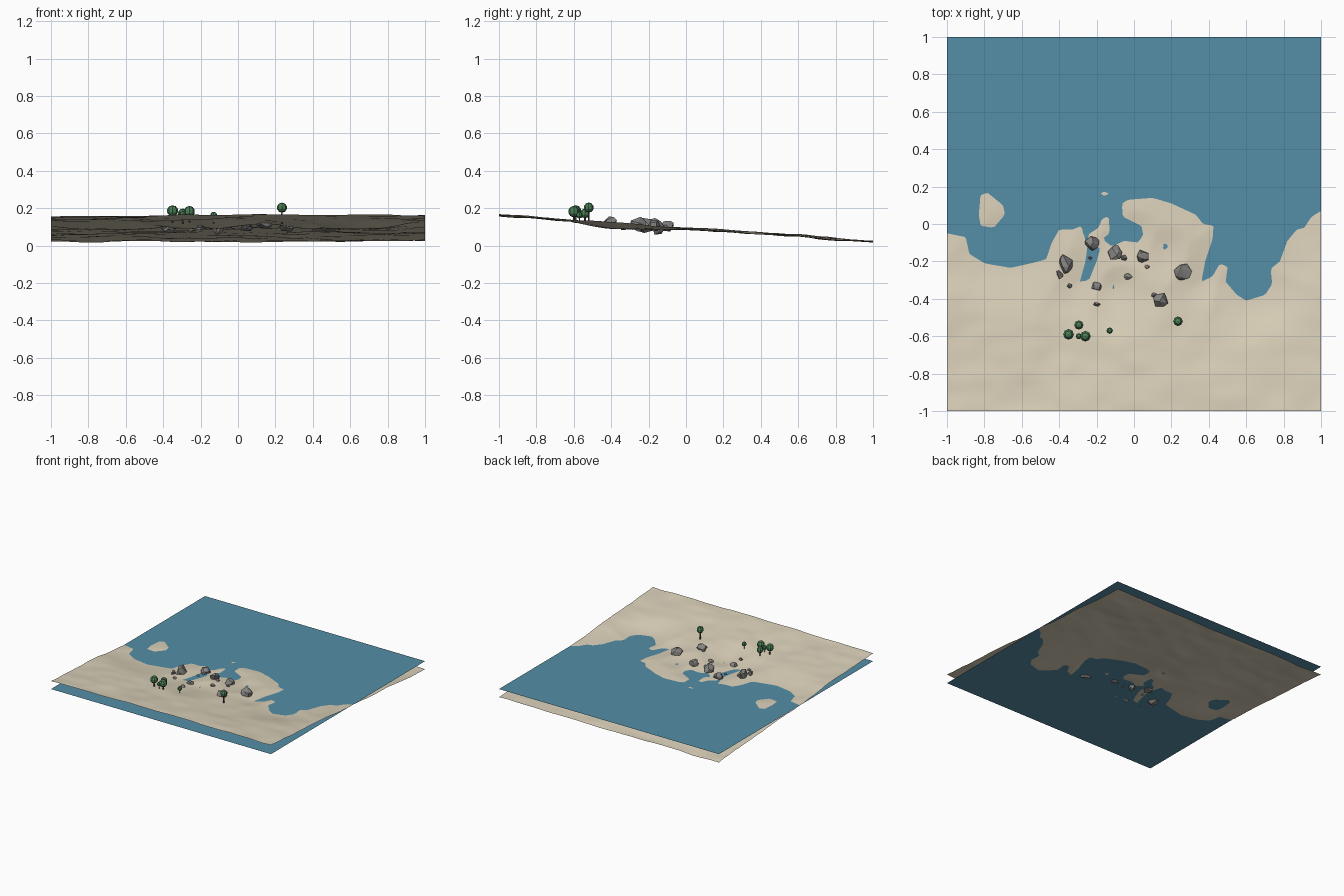
import bpy, bmesh, math, random
from mathutils import Vector, noise

if "Cube" in bpy.data.objects:
    bpy.data.objects.remove(bpy.data.objects["Cube"])

random.seed(4)
WATER_Z = 0.09


def material(name, rgb):
    m = bpy.data.materials.new(name)
    m.diffuse_color = (*rgb, 1)
    m.use_nodes = True
    m.node_tree.nodes["Principled BSDF"].inputs["Base Color"].default_value = m.diffuse_color
    return m


def make(name, bm, mat, smooth=False):
    me = bpy.data.meshes.new(name)
    bm.to_mesh(me)
    bm.free()
    me.materials.append(mat)
    for p in me.polygons:
        p.use_smooth = smooth
    ob = bpy.data.objects.new(name, me)
    bpy.context.collection.objects.link(ob)
    return ob


sand = material("sand", (0.71, 0.64, 0.49))
water = material("water", (0.09, 0.27, 0.38))
stone = material("stone", (0.25, 0.24, 0.235))
leaf = material("leaf", (0.07, 0.21, 0.09))
bark = material("bark", (0.08, 0.06, 0.04))

# Shoreline outlines: mainland, islands and ponds
mainland = [(-3, -3), (-3, -.05), (-1, -.05), (-.9, -.07), (-.88, -.16), (-.8, -.21),
            (-.66, -.235), (-.55, -.21), (-.47, -.19), (-.44, -.1), (-.4, -.03),
            (-.33, -.03), (-.28, -.01), (-.27, -.06), (-.25, -.13), (-.26, -.2), (-.29, -.31),
            (-.24, -.3), (-.2, -.2), (-.18, -.13), (-.24, -.1), (-.25, -.06), (-.19, -.02),
            (-.17, .03), (-.135, .04), (-.13, -.05), (-.17, -.08), (-.12, -.12),
            (-.05, -.09), (.02, -.1), (.05, -.06), (.04, -.01), (-.06, .04), (-.065, .11),
            (-.03, .13), (.1, .14), (.2, .11), (.33, .05), (.37, 0), (.425, -.01), (.42, -.08),
            (.38, -.2), (.36, -.31), (.42, -.28), (.46, -.21), (.5, -.23), (.49, -.31),
            (.55, -.38), (.6, -.41), (.7, -.38), (.74, -.32), (.73, -.24), (.78, -.2),
            (.82, -.09), (.87, -.03), (.91, -.02), (.95, .04), (1, .07), (3, .07), (3, -3)]
island = [(-.82, .16), (-.78, .165), (-.7, .1), (-.69, .05), (-.75, -.02), (-.82, -.01), (-.83, .05)]
islet = [(-.185, .16), (-.155, .175), (-.13, .16), (-.155, .145)]
pond_a = [(.15, -.1), (.18, -.11), (.18, -.15), (.155, -.13)]
pond_b = [(-.12, -.32), (-.1, -.33), (-.11, -.355), (-.125, -.34)]
outlines = (mainland, island, islet, pond_a, pond_b)


def shore_distance(x, y):
    """Distance to the nearest shoreline, positive on land."""
    inside, best = False, 9.0
    for poly in outlines:
        for (ax, ay), (bx, by) in zip(poly, poly[1:] + poly[:1]):
            if (ay > y) != (by > y) and x < (bx - ax) * (y - ay) / (by - ay) + ax:
                inside = not inside
            dx, dy = bx - ax, by - ay
            t = max(0, min(1, ((x - ax) * dx + (y - ay) * dy) / (dx * dx + dy * dy)))
            best = min(best, math.hypot(x - ax - t * dx, y - ay - t * dy))
    return best if inside else -best


def height(x, y):
    d = shore_distance(x, y)
    w = math.exp(-(d / 0.2) ** 2)
    slope = 0.093 - 0.07 * y
    bumps = (0.013 * noise.noise(Vector((x * 2.6, y * 3.2, 1.3)))
             + 0.006 * noise.noise(Vector((x * 6, y * 9, 5.1))))
    return w * (WATER_Z + 0.08 * d) + (1 - w) * (slope + bumps)


# Sloping beach
bm = bmesh.new()
bmesh.ops.create_grid(bm, x_segments=110, y_segments=110, size=1)
for v in bm.verts:
    v.co.z = height(v.co.x, v.co.y)
make("beach_terrain", bm, sand, True)

# Sea surface
bm = bmesh.new()
bmesh.ops.create_grid(bm, x_segments=1, y_segments=1, size=1)
bmesh.ops.translate(bm, verts=bm.verts, vec=(0, 0, WATER_Z))
make("sea_surface", bm, water)

# Faceted boulders: x, y, half width, half depth, half height
rocks = [(-.37, -.21, .045, .06, .045), (-.405, -.275, .03, .025, .025), (-.225, -.1, .04, .042, .035),
         (-.235, -.185, .013, .011, .012), (-.345, -.33, .015, .013, .013),
         (-.2, -.335, .03, .027, .022), (-.2, -.43, .02, .014, .015),
         (-.1, -.165, .04, .055, .045), (-.055, -.18, .02, .018, .018),
         (.045, -.175, .042, .04, .035), (.07, -.23, .013, .011, .012),
         (-.03, -.28, .022, .022, .018), (.265, -.255, .055, .05, .045),
         (.14, -.405, .052, .042, .035), (.105, -.38, .018, .014, .016)]
for i, (x, y, a, b, c) in enumerate(rocks):
    bm = bmesh.new()
    for _ in range(18):
        p = Vector([random.gauss(0, 1) for _ in range(3)]).normalized() * random.uniform(.85, 1.1)
        bm.verts.new((p.x * a, p.y * b, p.z * c))
    hull = bmesh.ops.convex_hull(bm, input=bm.verts)
    bmesh.ops.delete(bm, geom=[v for v in bm.verts if not v.link_faces], context='VERTS')
    rock = make(f"boulder_{i + 1}", bm, stone)
    rock.location = (x, y, height(x, y) + .2 * c)

# Round trees: x, y, crown radius, crown centre height
trees = [(-.35, -.59, .03, .186), (-.295, -.54, .026, .172), (-.26, -.6, .03, .182),
         (-.295, -.6, .017, .168), (-.13, -.57, .018, .163), (.235, -.52, .027, .203)]
for i, (x, y, r, z) in enumerate(trees):
    bm = bmesh.new()
    bmesh.ops.create_uvsphere(bm, u_segments=8, v_segments=5, radius=r)
    make(f"tree_crown_{i + 1}", bm, leaf).location = (x, y, z)
    base = height(x, y) - .008
    bm = bmesh.new()
    bmesh.ops.create_cone(bm, cap_ends=True, segments=6, radius1=r * .2, radius2=r * .14, depth=z - base)
    make(f"tree_trunk_{i + 1}", bm, bark).location = (x, y, (z + base) / 2)
